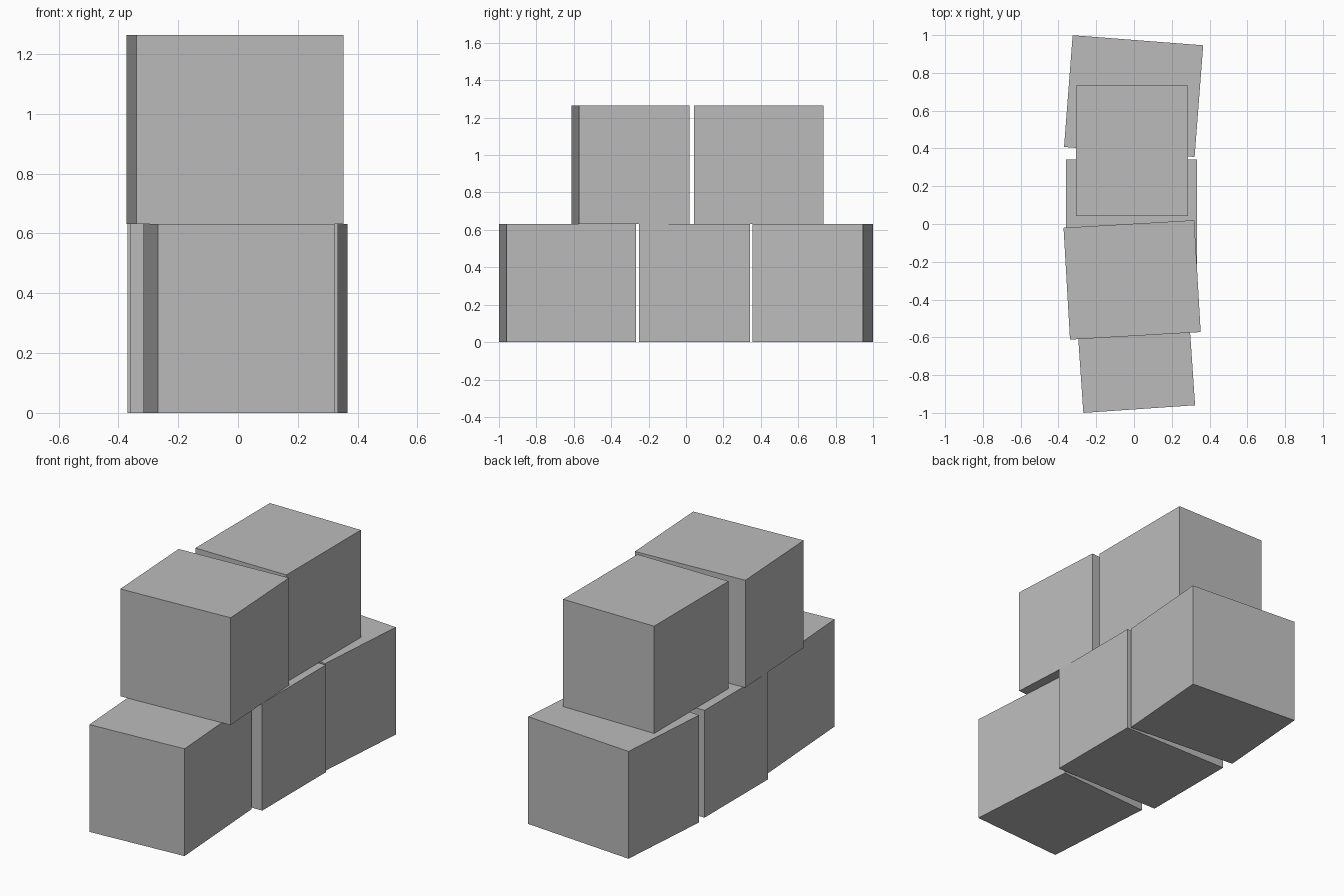
import bpy
from math import radians

old = bpy.data.objects.get("Cube")
if old:
    bpy.data.objects.remove(old, do_unlink=True)

# One plain grey for every block
grey = bpy.data.materials.new("plain grey")
grey.use_nodes = True
colour = (0.5, 0.5, 0.5, 1)
grey.diffuse_color = colour
grey.node_tree.nodes["Principled BSDF"].inputs["Base Color"].default_value = colour

LONG, SHORT, HEIGHT = 0.693, 0.593, 0.632


def block(name, x, y, layer, turn=0, lengthwise=False):
    """Flat-sided block standing on the given layer, turned about z in degrees."""
    bpy.ops.mesh.primitive_cube_add(
        size=1, location=(x, y, HEIGHT * (layer + 0.5)),
        rotation=(0, 0, radians(turn)))
    ob = bpy.context.object
    ob.name = name
    ob.scale = (SHORT, LONG, HEIGHT) if lengthwise else (LONG, SHORT, HEIGHT)
    ob.data.materials.append(grey)


# Bottom row
block("bottom_front_block", 0.004, -0.634, 0, turn=3.9, lengthwise=True)
block("bottom_middle_block", -0.013, 0.045, 0)
block("bottom_rear_block", -0.002, 0.677, 0, turn=-4.4)

# Top row
block("top_front_block", -0.01, -0.296, 1, turn=3.3)
block("top_rear_block", -0.01, 0.388, 1, lengthwise=True)
